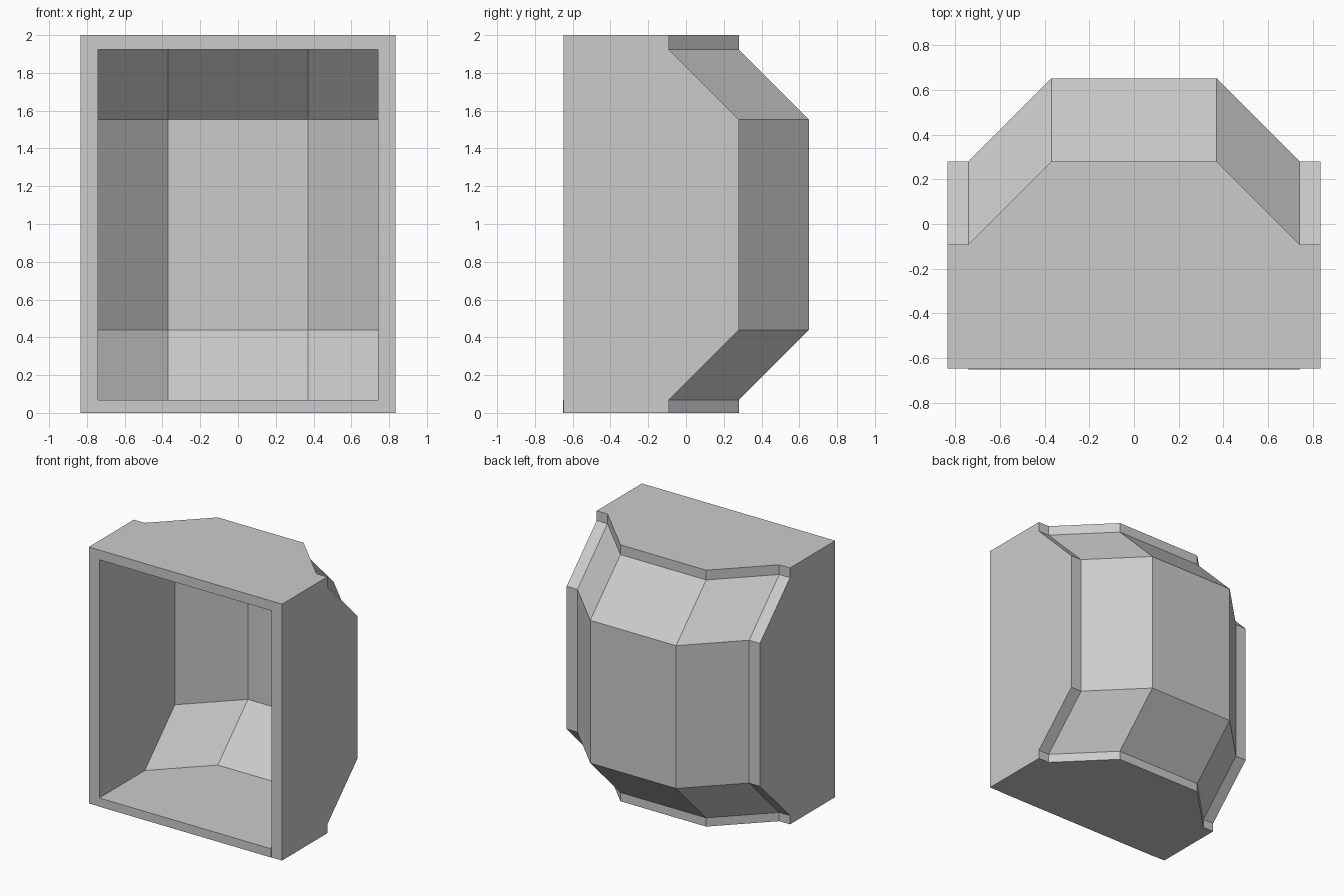
import bpy, bmesh

if "Cube" in bpy.data.objects:
    bpy.data.objects.remove(bpy.data.objects["Cube"])

S = 0.371                                        # bevel run, equal in x, y and z
XS = [-0.834, -0.741, -0.37, 0.37, 0.741, 0.834]
ZS = [0.0, 0.068, 0.439, 1.553, 1.924, 2.0]
DROP = [S, S, 0, 0, S, S]                        # how far the back steps forward
BACK, FRONT = 0.651, -0.648


def make_object(name, bm):
    mesh = bpy.data.meshes.new(name)
    bm.to_mesh(mesh)
    bm.free()
    obj = bpy.data.objects.new(name, mesh)
    bpy.context.collection.objects.link(obj)
    return obj


def back_surface(keep):
    """Grid of back panels, limited to the cells chosen by keep(i, k)."""
    bm = bmesh.new()
    v = [[bm.verts.new((x, BACK - DROP[i] - DROP[k], z)) for k, z in enumerate(ZS)]
         for i, x in enumerate(XS)]
    for i in range(5):
        for k in range(5):
            if keep(i, k):
                bm.faces.new((v[i][k], v[i][k + 1], v[i + 1][k + 1], v[i + 1][k]))
    bmesh.ops.delete(bm, geom=[p for p in bm.verts if not p.link_faces], context='VERTS')
    return bm


def is_border(i, k):
    return i in (0, 4) or k in (0, 4)


# Thin faceted back panel, visible from inside and outside
make_object("back_panel", back_surface(lambda i, k: not is_border(i, k)))

# Surrounding frame: border cells extruded to the flat front
bm = back_surface(is_border)
ext = bmesh.ops.extrude_face_region(bm, geom=bm.faces[:], use_keep_orig=True)
for g in ext["geom"]:
    if isinstance(g, bmesh.types.BMVert):
        g.co.y = FRONT
bmesh.ops.recalc_face_normals(bm, faces=bm.faces[:])
make_object("frame", bm)

# Slim sill strip on the front of the bottom rail
bm = bmesh.new()
bmesh.ops.create_cube(bm, size=1)
for p in bm.verts:
    p.co = (p.co.x * 2 * XS[4], FRONT - 0.0015 + p.co.y * 0.003, (p.co.z + 0.5) * ZS[1])
make_object("sill_strip", bm)
